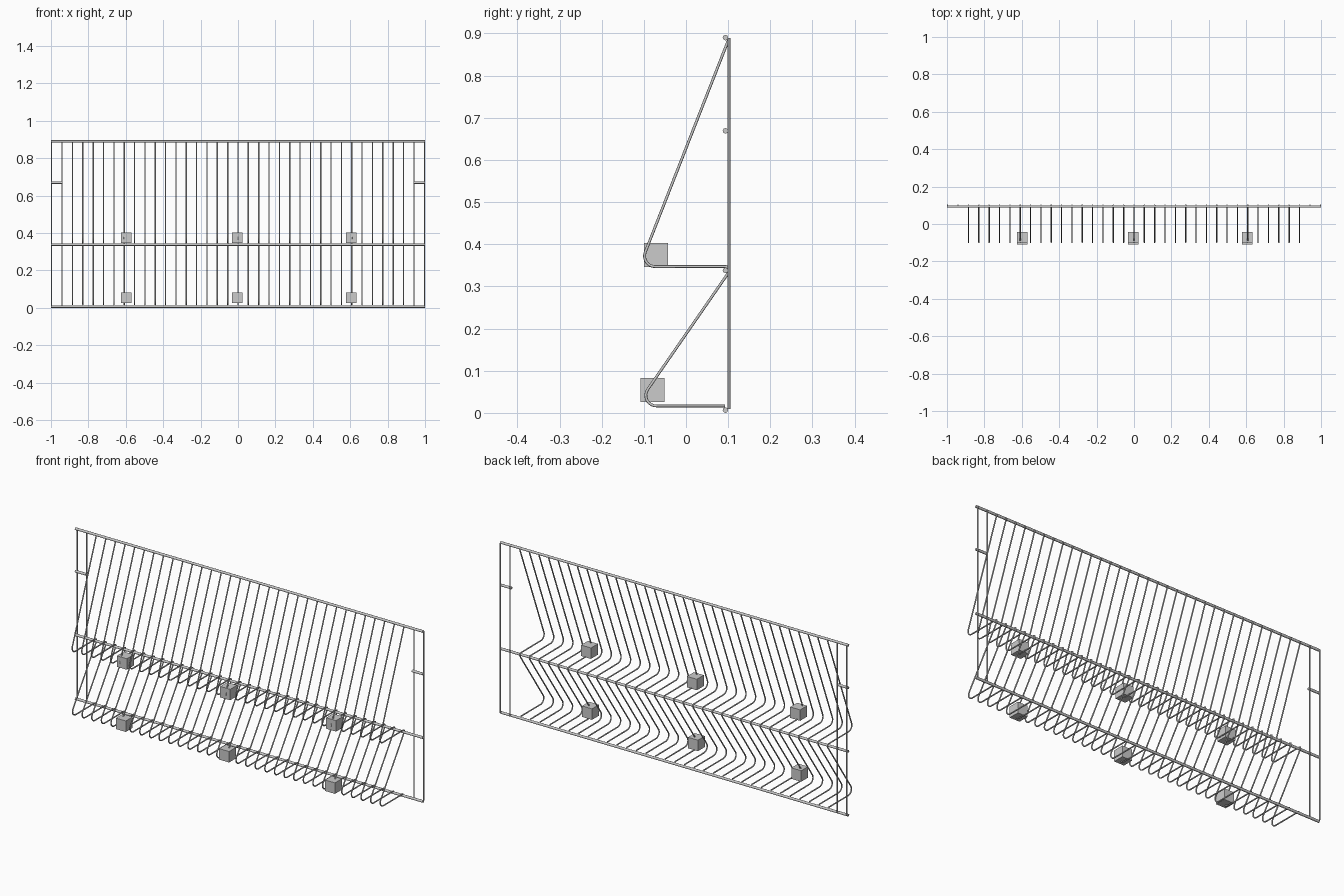
import bpy
from math import tan
from mathutils import Vector

if "Cube" in bpy.data.objects:
    bpy.data.objects.remove(bpy.data.objects["Cube"])

WIRE_R, ROD_R = 0.0033, 0.0066
BACK_Y, ROD_Y = 0.102, 0.0935


def fillet(a, corner, b, r, steps=8):
    """Points of a rounded corner between directions to a and b."""
    a, c, b = Vector(a), Vector(corner), Vector(b)
    u, v = (a - c).normalized(), (b - c).normalized()
    half = u.angle(v) / 2
    t = r / tan(half)
    p, q = c + u * t, c + v * t
    centre = c + (u + v).normalized() * (r * r + t * t) ** 0.5
    d0, d1 = (p - centre).to_3d(), (q - centre).to_3d()
    return [centre + d0.slerp(d1, i / steps).to_2d().normalized() * r
            for i in range(steps + 1)]


def tube(name, pts, r):
    cu = bpy.data.curves.new(name, 'CURVE')
    cu.dimensions = '3D'
    cu.bevel_depth = r
    cu.bevel_resolution = 2
    cu.use_fill_caps = True
    sp = cu.splines.new('POLY')
    sp.points.add(len(pts) - 1)
    for p, co in zip(sp.points, pts):
        p.co = (*co, 1)
    sp.use_smooth = True
    ob = bpy.data.objects.new(name, cu)
    bpy.context.collection.objects.link(ob)
    return ob


# long horizontal rods
for name, z in (("bottom_rod", ROD_R), ("middle_rod", 0.338), ("top_rod", 0.89)):
    tube(name, [(-1, ROD_Y, z), (1, ROD_Y, z)], ROD_R)

# end uprights and short stubs
for s in (-1, 1):
    for x in (0.9965, 0.9405):
        tube("end_upright", [(s * x, BACK_Y, 0.009), (s * x, BACK_Y, 0.889)], WIRE_R)
    tube("end_stub", [(s * 1.0, ROD_Y, 0.669), (s * 0.9375, ROD_Y, 0.669)], ROD_R)

# zigzag shelf wire: (y, z) profile with two rounded front lips
top, mid_back, mid_low, end = (BACK_Y, 0.888), (0.095, 0.347), (0.099, 0.330), (0.092, 0.0165)
profile = [top, *fillet(top, (-0.110, 0.347), mid_back, 0.025),
           mid_back, (0.1005, 0.3445), (0.102, 0.339), mid_low,
           *fillet(mid_low, (-0.118, 0.0165), end, 0.025), end]
first = tube("shelf_wire", [(0, y, z) for y, z in profile], WIRE_R)
first.location.x = -16 * 0.0553
for i in range(-15, 17):
    ob = bpy.data.objects.new("shelf_wire", first.data)
    ob.location.x = i * 0.0553
    bpy.context.collection.objects.link(ob)

# cube blocks on the lips
for x in (-0.598, -0.004, 0.605):
    for name, y, z in (("lower_block", -0.08, 0.054), ("upper_block", -0.071, 0.374)):
        bpy.ops.mesh.primitive_cube_add(size=0.057, location=(x, y, z))
        bpy.context.object.name = name
